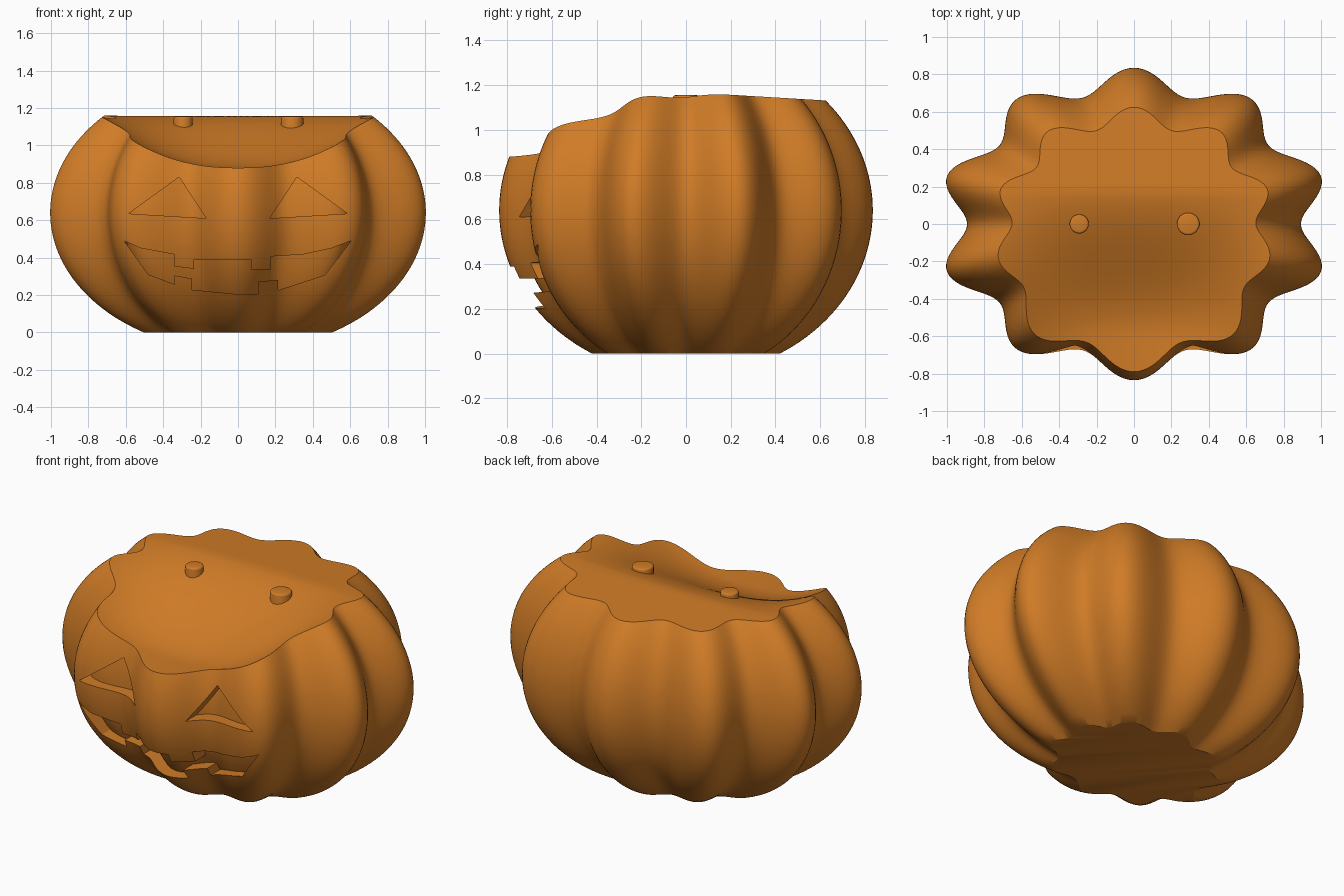
import bpy, bmesh, math

if "Cube" in bpy.data.objects:
    bpy.data.objects.remove(bpy.data.objects["Cube"])

SEG, RINGS, CAP = 240, 44, 28

orange = bpy.data.materials.new("pumpkin_orange")
orange.diffuse_color = (0.63, 0.2, 0.02, 1)
orange.use_nodes = True
orange.node_tree.nodes["Principled BSDF"].inputs["Base Color"].default_value = orange.diffuse_color


def shell(angle, z, inset=0.0):
    """Point on the ten-lobed ellipsoid wall."""
    lobes = 0.925 + 0.075 * math.cos(10 * (angle - math.pi / 2))
    r = lobes * math.sqrt(max(0, 1 - ((z - 0.64) / 0.74) ** 2)) - inset
    return 1.05 * r * math.cos(angle), 0.835 * r * math.sin(angle)


def cut_height(x, y):
    """Cut top: nearly flat at the back, scooped towards the front."""
    t = min(1, max(0, (y + 0.6) / 0.82))
    s = t * t * (3 - 2 * t)
    scoop = max(0, 1 - (abs(x) / 0.75) ** 2.3)
    return 1.16 - 0.06 * max(0, y - 0.15) - 0.28 * scoop * (1 - s)


def rim_height(angle, inset):
    lo, hi = 0.6, 1.3
    for _ in range(30):
        mid = (lo + hi) / 2
        if mid < cut_height(*shell(angle, mid, inset)):
            lo = mid
        else:
            hi = mid
    return lo


def add_object(name, bm):
    bmesh.ops.recalc_face_normals(bm, faces=bm.faces[:])
    mesh = bpy.data.meshes.new(name)
    bm.to_mesh(mesh)
    bm.free()
    obj = bpy.data.objects.new(name, mesh)
    bpy.context.collection.objects.link(obj)
    mesh.materials.append(orange)
    return obj


def pumpkin(name, inset=0.0):
    bm = bmesh.new()
    angles = [2 * math.pi * i / SEG for i in range(SEG)]
    tops = [rim_height(a, inset) for a in angles]
    rows = []
    # Wall from the flat base up to the rim
    for k in range(RINGS + 1):
        row = []
        for a, top in zip(angles, tops):
            z = top * k / RINGS
            row.append(bm.verts.new((*shell(a, z, inset), z)))
        rows.append(row)
    # Scooped top from the rim to the centre
    rim = [v.co.copy() for v in rows[-1]]
    for k in range(1, CAP):
        f = 1 - k / CAP
        rows.append([bm.verts.new((p.x * f, p.y * f, cut_height(p.x * f, p.y * f)))
                     for p in rim])
    for a, b in zip(rows, rows[1:]):
        for i in range(SEG):
            j = (i + 1) % SEG
            bm.faces.new((a[i], a[j], b[j], b[i]))
    centre = bm.verts.new((0, 0, cut_height(0, 0)))
    for i in range(SEG):
        bm.faces.new((rows[-1][i], rows[-1][(i + 1) % SEG], centre))
    bm.faces.new(rows[0][::-1])
    return add_object(name, bm)


def subtract(target, cutter):
    mod = target.modifiers.new("cut", 'BOOLEAN')
    mod.operation = 'DIFFERENCE'
    mod.solver = 'EXACT'
    mod.object = cutter
    bpy.context.view_layer.objects.active = target
    bpy.ops.object.modifier_apply(modifier=mod.name)
    bpy.data.objects.remove(cutter, do_unlink=True)


def smooth(obj, degrees):
    bpy.ops.object.select_all(action='DESELECT')
    obj.select_set(True)
    bpy.context.view_layer.objects.active = obj
    bpy.ops.object.shade_smooth_by_angle(angle=math.radians(degrees))


# Face outlines in x, z
eye = [(0.17, 0.61), (0.585, 0.635), (0.315, 0.83)]
mouth = [(-0.61, 0.49), (-0.52, 0.45), (-0.34, 0.417), (-0.34, 0.353),
         (-0.235, 0.34), (-0.235, 0.39), (0.07, 0.39), (0.07, 0.337),
         (0.176, 0.337), (0.176, 0.406), (0.35, 0.417), (0.5, 0.45),
         (0.605, 0.49), (0.465, 0.307), (0.213, 0.225), (0.213, 0.28),
         (0.107, 0.272), (0.107, 0.204), (0, 0.204), (-0.245, 0.228),
         (-0.245, 0.287), (-0.34, 0.305), (-0.34, 0.257), (-0.48, 0.31)]

# Face cutter: prisms trimmed so the recess floor follows the lobes
bm = bmesh.new()
for outline in (eye, [(-x, z) for x, z in eye], mouth):
    front = [bm.verts.new((x, -1.1, z)) for x, z in outline]
    back = [bm.verts.new((x, -0.4, z)) for x, z in outline]
    bm.faces.new(front)
    bm.faces.new(back[::-1])
    for i in range(len(outline)):
        j = (i + 1) % len(outline)
        bm.faces.new((front[j], front[i], back[i], back[j]))
face_cutter = add_object("face_cutter", bm)
face_cutter.hide_render = True
subtract(face_cutter, pumpkin("recess_floor", 0.1))

# Pumpkin body with carved face
body = pumpkin("pumpkin_body")
subtract(body, face_cutter)
smooth(body, 30)

# Two pegs standing in the scoop
for name, x, radius in (("left_peg", -0.293, 0.051), ("right_peg", 0.29, 0.06)):
    bm = bmesh.new()
    bmesh.ops.create_cone(bm, cap_ends=True, segments=40, radius1=radius,
                          radius2=radius, depth=0.25)
    rim_edges = [e for e in bm.edges if all(v.co.z > 0.1 for v in e.verts)]
    bmesh.ops.bevel(bm, geom=rim_edges, offset=0.012, segments=3,
                    profile=0.5, affect='EDGES')
    peg = add_object(name, bm)
    peg.location = (x, 0, 1.03)
    smooth(peg, 40)
